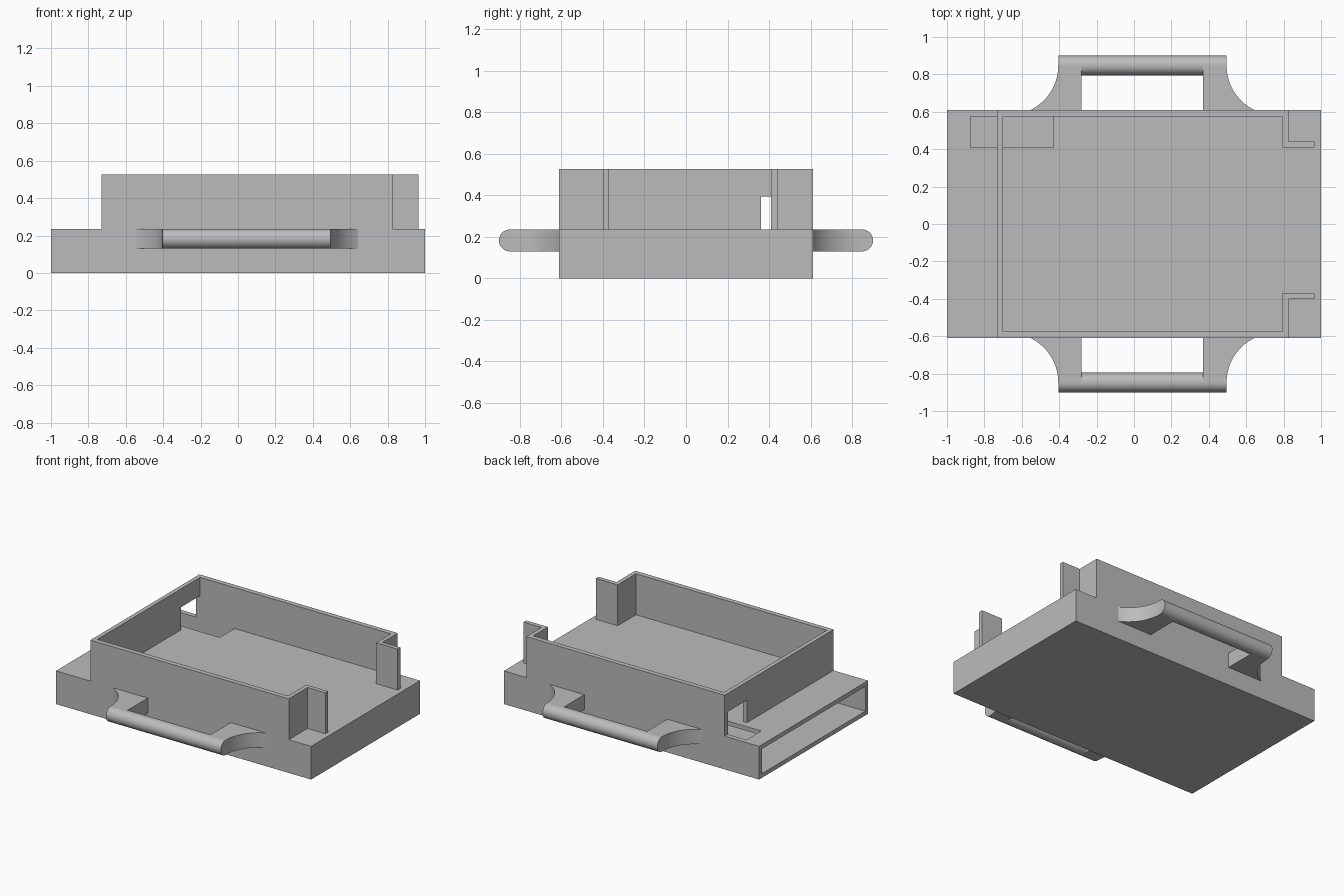
import bpy, bmesh, math
from mathutils import Matrix

default = bpy.data.objects.get("Cube")
if default:
    bpy.data.objects.remove(default, do_unlink=True)

grey = bpy.data.materials.new("plain_grey")
grey.use_nodes = True
grey.diffuse_color = (0.5, 0.5, 0.5, 1)
grey.node_tree.nodes["Principled BSDF"].inputs["Base Color"].default_value = (0.5, 0.5, 0.5, 1)

DECK, TOP = 0.235, 0.525      # deck height and rim height
HALF = 0.61                   # half depth of the body
WALL = 0.03


def finish(name, bm):
    bmesh.ops.recalc_face_normals(bm, faces=bm.faces)
    mesh = bpy.data.meshes.new(name)
    bm.to_mesh(mesh)
    bm.free()
    mesh.materials.append(grey)
    obj = bpy.data.objects.new(name, mesh)
    bpy.context.collection.objects.link(obj)
    return obj


def prism(name, points, z0, z1):
    """Extrude a plan outline from z0 to z1."""
    bm = bmesh.new()
    face = bm.faces.new([bm.verts.new((x, y, z0)) for x, y in points])
    new = bmesh.ops.extrude_face_region(bm, geom=[face])["geom"]
    verts = [v for v in new if isinstance(v, bmesh.types.BMVert)]
    bmesh.ops.translate(bm, verts=verts, vec=(0, 0, z1 - z0))
    return finish(name, bm)


def box(name, x0, x1, y0, y1, z0, z1):
    return prism(name, [(x0, y0), (x1, y0), (x1, y1), (x0, y1)], z0, z1)


def activate(obj):
    bpy.ops.object.select_all(action='DESELECT')
    obj.select_set(True)
    bpy.context.view_layer.objects.active = obj


def cut(obj, cutter):
    mod = obj.modifiers.new("cut", 'BOOLEAN')
    mod.operation, mod.solver, mod.object = 'DIFFERENCE', 'EXACT', cutter
    activate(obj)
    bpy.ops.object.modifier_apply(modifier=mod.name)
    bpy.data.objects.remove(cutter, do_unlink=True)


def smooth(obj):
    activate(obj)
    bpy.ops.object.shade_smooth_by_angle(angle=math.radians(30))


# Hollow base, open at one end, with a slot through the deck
base = box("base_sleeve", -1, 1, -HALF, HALF, 0, DECK)
cut(base, box("cavity_cutter", -1.1, 1 - WALL, -HALF + WALL, HALF - WALL, WALL, DECK - WALL))
cut(base, box("slot_cutter", -0.875, -0.43, 0.41, 0.575, 0.15, 0.3))

# Upright rim with out-turned flanges at the open end
rim = prism("tray_rim", [
    (-0.73, -HALF), (0.825, -HALF), (0.825, -0.40), (0.965, -0.40),
    (0.965, -0.37), (0.795, -0.37), (0.795, -0.575), (-0.70, -0.575),
    (-0.70, 0.575), (0.795, 0.575), (0.795, 0.41), (0.965, 0.41),
    (0.965, 0.44), (0.825, 0.44), (0.825, HALF), (-0.73, HALF)], DECK, TOP)
cut(rim, box("notch_cutter", -0.8, -0.65, 0.36, 0.575, 0.2, 0.395))

# Side handles: round bar and two flared arms each
MID, SPAN, INNER = 0.045, 0.45, 0.325     # handle centre, half length, half opening
RADIUS, BAR_Y, BAR_Z = 0.0525, 0.8475, 0.1825
FLARE = 0.265
SWEEP = math.asin((BAR_Y - HALF) / FLARE)

for side, word in ((-1, "front"), (1, "back")):
    bm = bmesh.new()
    place = Matrix.Translation((MID, side * BAR_Y, BAR_Z)) @ Matrix.Rotation(math.pi / 2, 4, 'Y')
    bmesh.ops.create_cone(bm, cap_ends=True, segments=48, radius1=RADIUS,
                          radius2=RADIUS, depth=2 * SPAN, matrix=place)
    smooth(finish(word + "_handle_bar", bm))

    for end, hand in ((-1, "right"), (1, "left")):
        outline = [(INNER, HALF), (INNER, BAR_Y)]
        for i in range(17):
            a = SWEEP * i / 16
            outline.append((SPAN + FLARE * (1 - math.cos(a)), BAR_Y - FLARE * math.sin(a)))
        arm = prism(f"{word}_{hand}_handle_arm",
                    [(MID + end * x, side * y) for x, y in outline],
                    BAR_Z - RADIUS, BAR_Z + RADIUS)
        smooth(arm)
